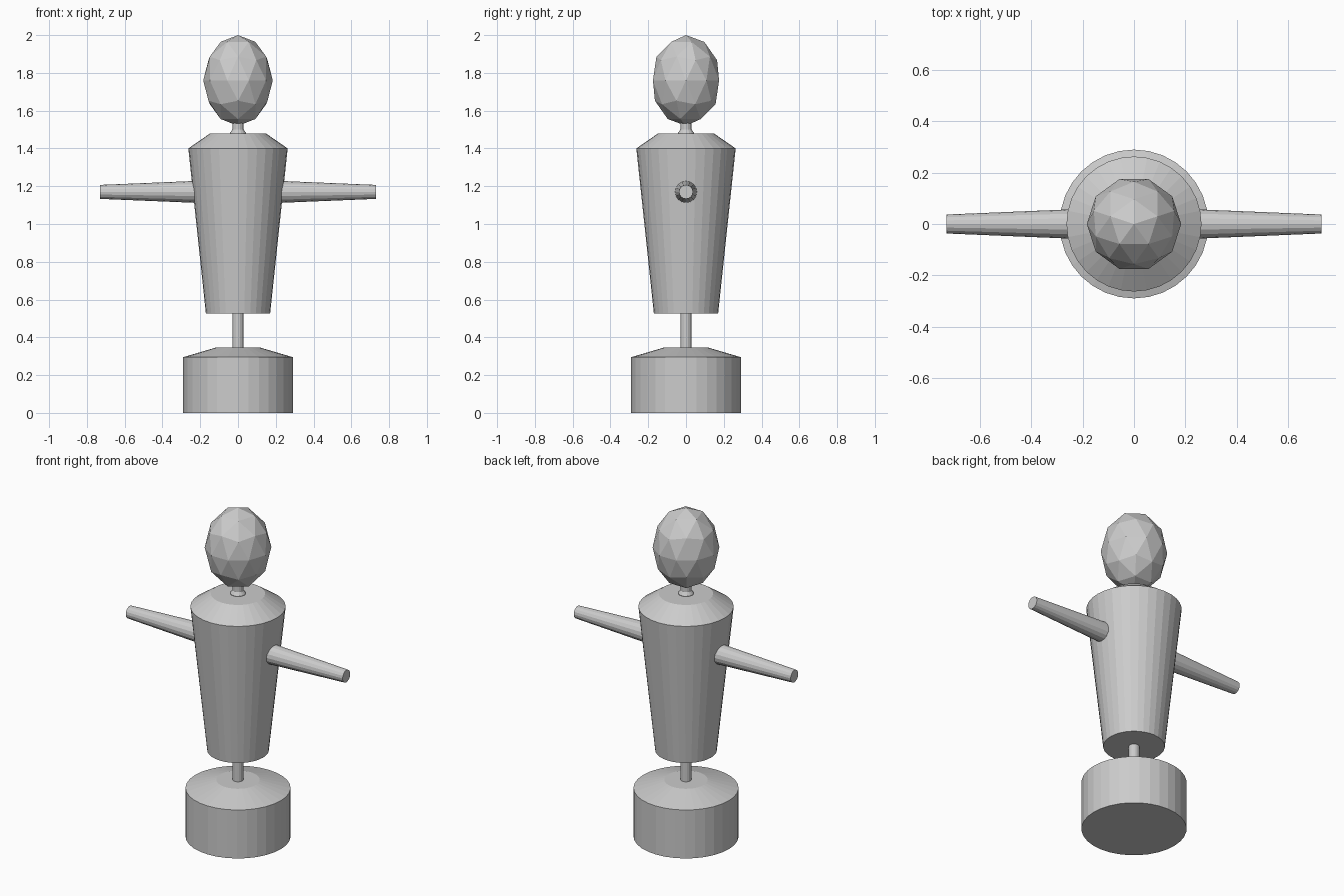
import bpy, bmesh, math
from mathutils import Matrix

if "Cube" in bpy.data.objects:
    bpy.data.objects.remove(bpy.data.objects["Cube"])


def make_object(name, bm):
    bmesh.ops.recalc_face_normals(bm, faces=bm.faces[:])
    mesh = bpy.data.meshes.new(name)
    bm.to_mesh(mesh)
    bm.free()
    obj = bpy.data.objects.new(name, mesh)
    bpy.context.collection.objects.link(obj)
    return obj


def lathe(name, profile, sides, matrix=Matrix()):
    """Flat-faced solid of revolution from (radius, z) points, capped at both ends."""
    bm = bmesh.new()
    rings = []
    for r, z in profile:
        angles = [2 * math.pi * i / sides for i in range(sides)]
        rings.append([bm.verts.new((r * math.cos(a), r * math.sin(a), z)) for a in angles])
    for low, high in zip(rings, rings[1:]):
        for i in range(sides):
            j = (i + 1) % sides
            bm.faces.new((low[i], low[j], high[j], high[i]))
    bm.faces.new(rings[0][::-1])
    bm.faces.new(rings[-1])
    bm.transform(matrix)
    return make_object(name, bm)


# Round base with a sloped top
lathe("base", [(0.29, 0), (0.29, 0.295), (0.12, 0.345)], 32)

# Tapered torso with sloped shoulders
lathe("torso", [(0.17, 0.525), (0.263, 1.4), (0.15, 1.478)], 32)

# Support pole, and neck with a small collar
lathe("pole", [(0.03, 0.3), (0.03, 0.56)], 16)
lathe("neck", [(0.042, 1.46), (0.042, 1.483), (0.03, 1.5), (0.03, 1.58)], 16)

# Tapered arms, one per side
for side, sign in (("right", 1), ("left", -1)):
    place = Matrix.Translation((0, 0, 1.17)) @ Matrix.Rotation(sign * math.pi / 2, 4, 'Y')
    lathe(side + "_arm", [(0.059, 0.2), (0.037, 0.73)], 16, place)

# Faceted egg-shaped head
head = bmesh.new()
bmesh.ops.create_icosphere(head, subdivisions=2, radius=1)
head.transform(Matrix.Translation((0, 0, 1.76))
               @ Matrix.Diagonal((0.184, 0.184, 0.24, 1))
               @ Matrix.Rotation(math.pi / 2, 4, 'Z'))
make_object("head", head)
